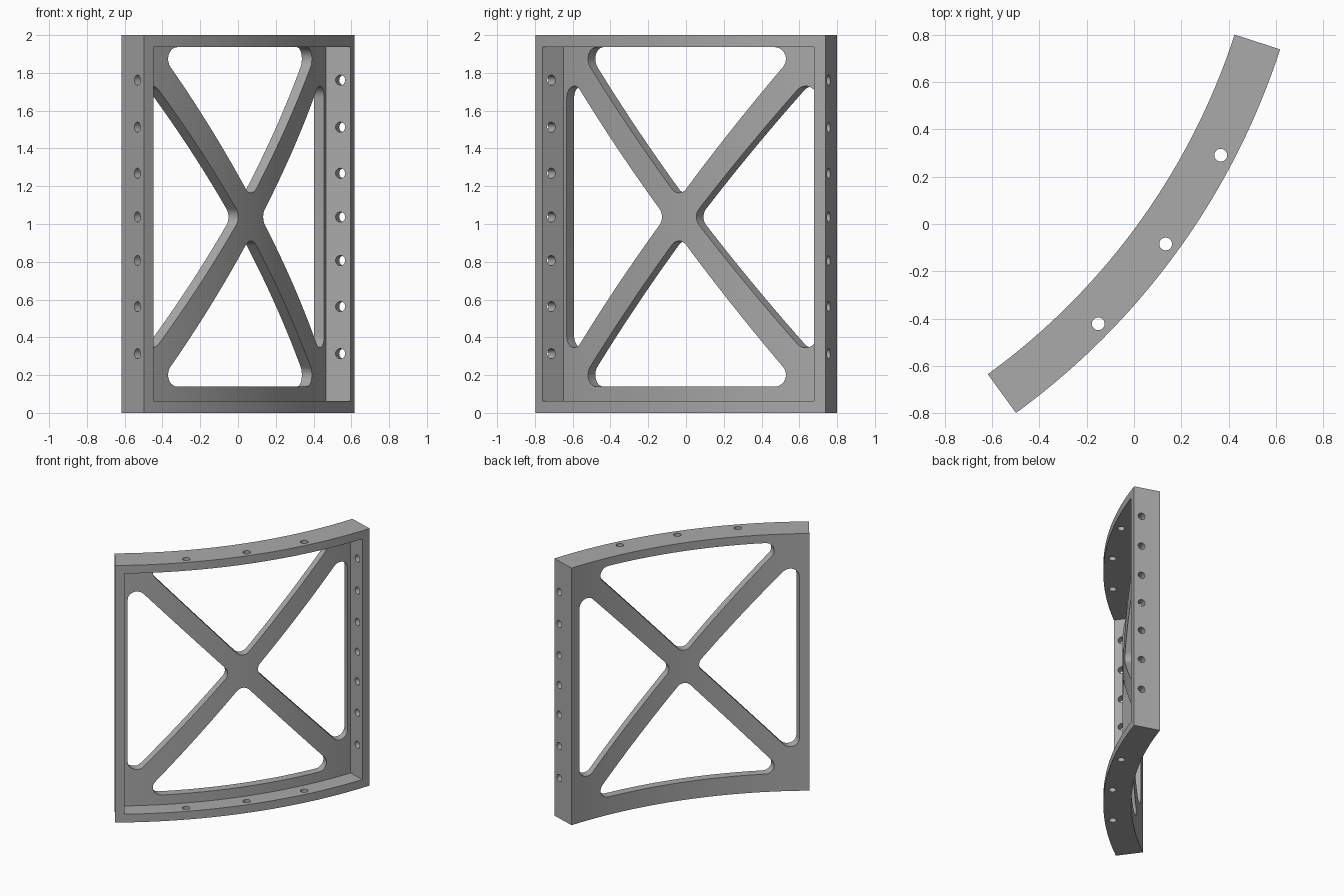
import bpy, bmesh
from math import sin, cos, radians, pi
from mathutils import Vector, Matrix

old = bpy.data.objects.get("Cube")
if old:
    bpy.data.objects.remove(old, do_unlink=True)

# Main dimensions
CENTER = Vector((-2.303, 1.686, 0))      # axis of the curved panel
R_IN, R_OUT, WALL = 2.868, 3.07, 0.064
MID, HALF = radians(-36), radians(18)
HEIGHT, MID_Z = 2.0, 1.0375
FILLET = 0.0625
HOLE_R, HOLE_PATH = 0.027, 3.012
STEPS = 64

grey = bpy.data.materials.new("metal grey")
grey.use_nodes = True
COLOUR = (0.4, 0.4, 0.4, 1)
grey.diffuse_color = COLOUR
grey.node_tree.nodes["Principled BSDF"].inputs["Base Color"].default_value = COLOUR


def radial(angle):
    return Vector((cos(angle), sin(angle), 0))


def prism(name, outline, sweep):
    """Extrude a closed outline of 3D points along a vector."""
    bm = bmesh.new()
    face = bm.faces.new([bm.verts.new(p) for p in outline])
    grown = bmesh.ops.extrude_face_region(bm, geom=[face])["geom"]
    bmesh.ops.translate(bm, vec=sweep, verts=[g for g in grown if isinstance(g, bmesh.types.BMVert)])
    bmesh.ops.recalc_face_normals(bm, faces=bm.faces)
    mesh = bpy.data.meshes.new(name)
    bm.to_mesh(mesh)
    bm.free()
    mesh.materials.append(grey)
    obj = bpy.data.objects.new(name, mesh)
    bpy.context.collection.objects.link(obj)
    return obj


def arc_sector(r0, r1, inset, z):
    """Curved strip between two radii, its ends moved in by a wall thickness."""
    def arc(r):
        half = HALF - inset / r
        return [CENTER + r * radial(MID + half * (2 * i / STEPS - 1)) + Vector((0, 0, z))
                for i in range(STEPS + 1)]
    return arc(r0) + arc(r1)[::-1]


def cut(target, cutter):
    cutter.hide_render = True
    mod = target.modifiers.new("cut", "BOOLEAN")
    mod.operation, mod.solver, mod.object = "DIFFERENCE", "EXACT", cutter
    bpy.context.view_layer.objects.active = target
    bpy.ops.object.modifier_apply(modifier=mod.name)
    bpy.data.objects.remove(cutter, do_unlink=True)


def rounded(corners, steps=10):
    """Convex outline around circles at the given counter-clockwise centres."""
    points, count = [], len(corners)
    for i, c in enumerate(corners):
        c = Vector(c)
        before = c - Vector(corners[i - 1])
        after = Vector(corners[(i + 1) % count]) - c
        turn = before.angle_signed(after)      # clockwise is positive
        start = Vector((before.y, -before.x)).normalized() * FILLET
        for k in range(steps + 1):
            points.append(c + Matrix.Rotation(-turn * k / steps, 2) @ start)
    return points


def drill(target, where, axis, depth):
    axis = axis.normalized()
    side = axis.orthogonal().normalized()
    other = axis.cross(side)
    ring = [where - axis * depth / 2 + HOLE_R * (cos(a) * side + sin(a) * other)
            for a in (2 * pi * i / 24 for i in range(24))]
    cut(target, prism("drill", ring, axis * depth))


# Curved block, hollowed on its convex side to leave a web and four flanges
panel = prism("curved_frame", arc_sector(R_IN, R_OUT, 0, 0), Vector((0, 0, HEIGHT)))
cut(panel, prism("recess", arc_sector(R_IN + WALL, R_OUT + 0.1, WALL, WALL),
                 Vector((0, 0, HEIGHT - 2 * WALL))))

# Four rounded triangular windows leave the cross brace
out = radial(MID)
along = Vector((-out.y, out.x, 0))
upper = [(0, 0.19), (0.585, 0.836), (-0.585, 0.836)]
side = [(0.175, 0), (0.757, -0.63), (0.757, 0.63)]
for tri in (upper, side):
    for sign in (1, -1):
        outline = [CENTER + out * 2.6 + along * sign * p.x + Vector((0, 0, MID_Z + sign * p.y))
                   for p in rounded(tri)]
        cut(panel, prism("window", outline, out * 0.6))

# Bolt holes through the top and bottom flanges
for step in (-1, 0, 1):
    place = CENTER + HOLE_PATH * radial(MID + step * radians(8.4))
    drill(panel, place + Vector((0, 0, HEIGHT / 2)), Vector((0, 0, 1)), HEIGHT + 0.2)

# Bolt holes through the end flanges
for end in (-1, 1):
    direction = radial(MID + end * HALF)
    tangent = Vector((-direction.y, direction.x, 0))
    for offset in (-0.724, -0.475, -0.231, 0, 0.231, 0.475, 0.724):
        drill(panel, CENTER + HOLE_PATH * direction + Vector((0, 0, MID_Z + offset)), tangent, 0.2)

# Smooth curves, crisp edges
bpy.ops.object.select_all(action="DESELECT")
panel.select_set(True)
bpy.context.view_layer.objects.active = panel
bpy.ops.object.shade_smooth_by_angle(angle=radians(30))
